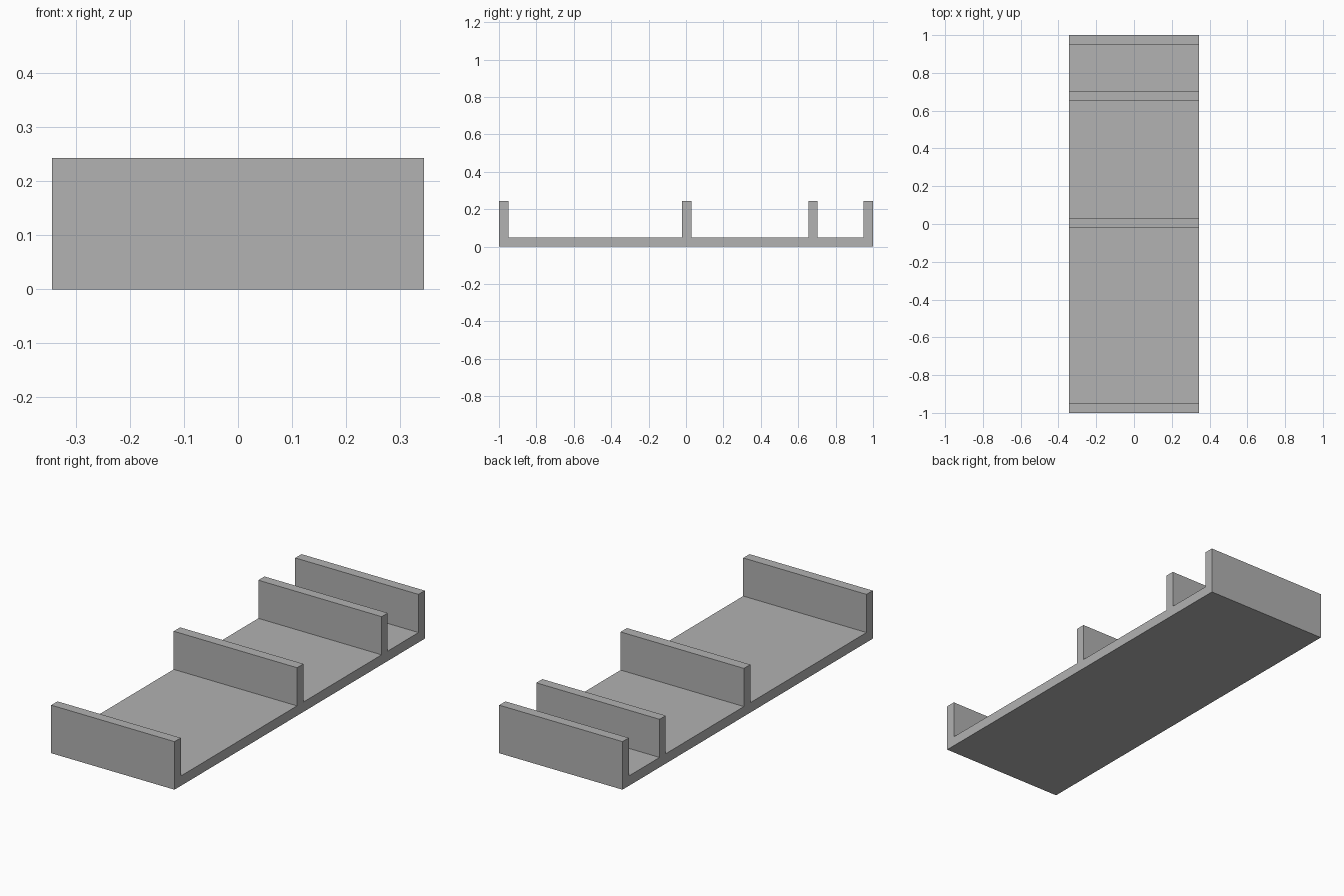
import bpy
import bmesh

cube = bpy.data.objects.get("Cube")
if cube:
    bpy.data.objects.remove(cube, do_unlink=True)

HALF_WIDTH = 0.345
FLOOR = 0.05
HEIGHT = 0.243
# Front and back edge of each upright divider
DIVIDERS = [(-1.0, -0.95), (-0.021, 0.03), (0.655, 0.704), (0.95, 1.0)]

# Plain grey material
grey = bpy.data.materials.new("grey")
grey.use_nodes = True
colour = (0.445, 0.445, 0.445, 1)
grey.diffuse_color = colour
grey.node_tree.nodes["Principled BSDF"].inputs["Base Color"].default_value = colour

# Side profile: flat underside, then up and over every divider
profile = []
for start, end in DIVIDERS:
    profile += [(start, FLOOR), (start, HEIGHT), (end, HEIGHT), (end, FLOOR)]
profile[0] = (-1, 0)
profile[-1] = (1, 0)

# Extrude the profile across the width into one solid tray
bm = bmesh.new()
side = bm.faces.new([bm.verts.new((-HALF_WIDTH, y, z)) for y, z in profile])
extruded = bmesh.ops.extrude_face_region(bm, geom=[side], use_keep_orig=True)
moved = [v for v in extruded["geom"] if isinstance(v, bmesh.types.BMVert)]
bmesh.ops.translate(bm, verts=moved, vec=(2 * HALF_WIDTH, 0, 0))
bmesh.ops.recalc_face_normals(bm, faces=bm.faces)

mesh = bpy.data.meshes.new("divided_tray")
bm.to_mesh(mesh)
bm.free()
mesh.materials.append(grey)
tray = bpy.data.objects.new("divided_tray", mesh)
bpy.context.collection.objects.link(tray)
